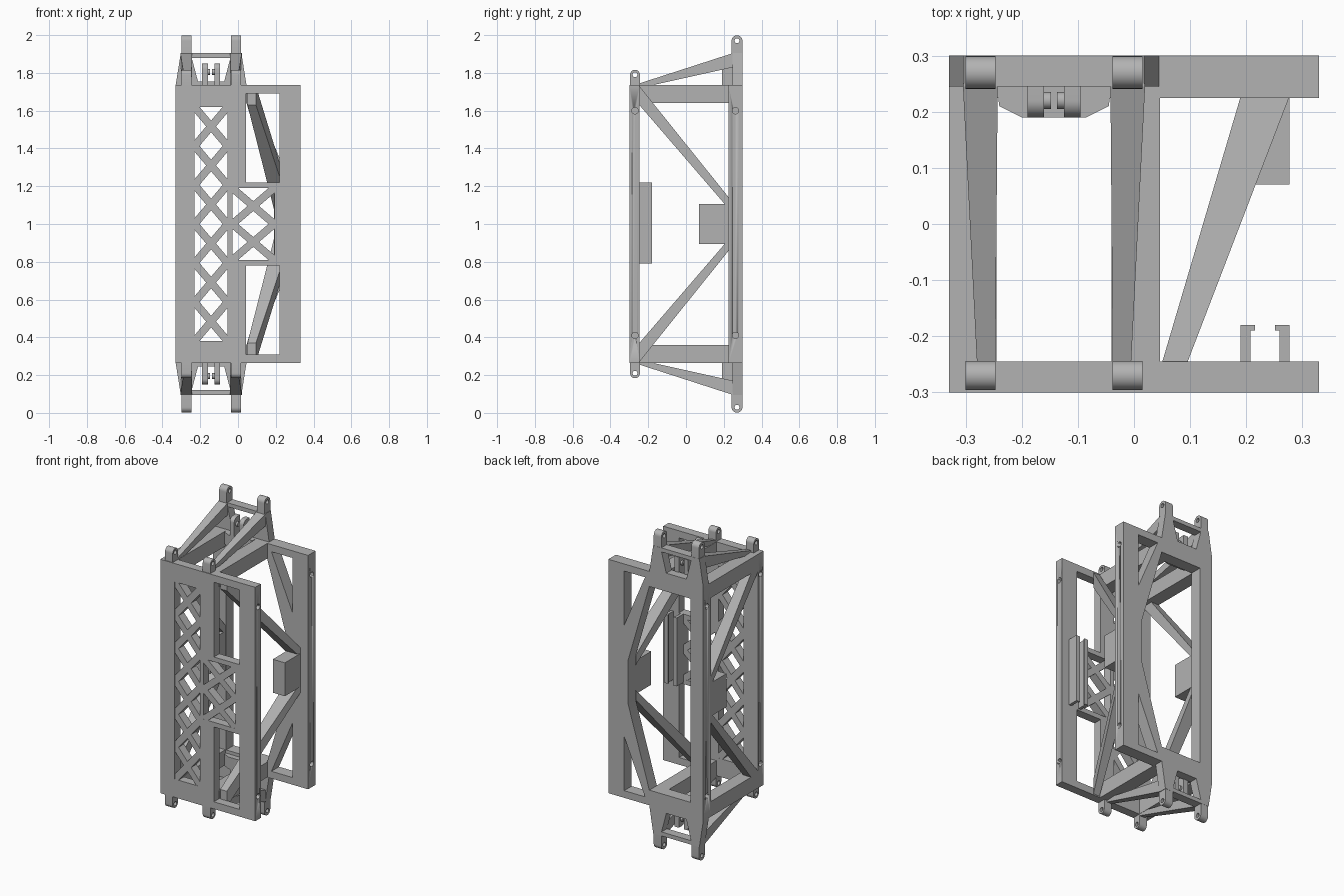
import bpy, bmesh, math
from mathutils import Vector

if "Cube" in bpy.data.objects:
    bpy.data.objects.remove(bpy.data.objects["Cube"])

grey = bpy.data.materials.new("plain_grey")
grey.use_nodes = True
COL = (0.45, 0.45, 0.45, 1)
grey.diffuse_color = COL
grey.node_tree.nodes["Principled BSDF"].inputs["Base Color"].default_value = COL
parts = []
MID = Vector((0, 0, 1))
PLACE = {"x": lambda u, v, w: (w, u, v), "y": lambda u, v, w: (u, w, v),
         "z": lambda u, v, w: (u, v, w)}


def finish(name, bm, mirror):
    """Store the mesh with its origin at mid height, optionally mirrored top to bottom."""
    bmesh.ops.translate(bm, verts=bm.verts, vec=-MID)
    bmesh.ops.recalc_face_normals(bm, faces=bm.faces)
    me = bpy.data.meshes.new(name)
    bm.to_mesh(me)
    bm.free()
    me.materials.append(grey)
    ob = bpy.data.objects.new(name, me)
    bpy.context.collection.objects.link(ob)
    ob.location = MID
    if mirror:
        m = ob.modifiers.new("top_and_bottom", "MIRROR")
        m.use_axis = (False, False, True)
        m.use_mirror_merge = False
    parts.append(ob)
    return ob


def extrude(name, loops, axis, lo, hi, mirror=False, chamfer=0):
    """Extrude an outline (first loop) with holes (other loops) along an axis."""
    cu = bpy.data.curves.new(name, "CURVE")
    cu.dimensions, cu.fill_mode = "2D", "BOTH"
    cu.extrude = (hi - lo) / 2
    for loop in loops:
        s = cu.splines.new("POLY")
        s.points.add(len(loop) - 1)
        for p, (u, v) in zip(s.points, loop):
            p.co = (u, v, 0, 1)
        s.use_cyclic_u = True
    tmp = bpy.data.objects.new(name, cu)
    bpy.context.collection.objects.link(tmp)
    me = tmp.to_mesh()
    bm = bmesh.new()
    bm.from_mesh(me)
    tmp.to_mesh_clear()
    bpy.data.objects.remove(tmp)
    bpy.data.curves.remove(cu)
    bmesh.ops.remove_doubles(bm, verts=bm.verts, dist=1e-5)
    for v in bm.verts:
        v.co = PLACE[axis](v.co.x, v.co.y, v.co.z + (lo + hi) / 2)
    if chamfer:
        top = max(v.co.z for v in bm.verts)
        edges = [e for e in bm.edges if all(
            v.co.y < lo + 1e-4 and abs(v.co.z - 1) > top - 1 - 1e-4 for v in e.verts)]
        bmesh.ops.bevel(bm, geom=edges, offset=chamfer, segments=1, affect="EDGES")
    return finish(name, bm, mirror)


def rect(u0, u1, v0, v1):
    return [(u0, v0), (u1, v0), (u1, v1), (u0, v1)]


def flip(loop):
    return [(u, 2 - v) for u, v in loop]


def circle(u, v, r, n=20):
    return [(u + r * math.cos(a * math.tau / n), v + r * math.sin(a * math.tau / n))
            for a in range(n)]


def box(name, x, y, z, mirror=False):
    return extrude(name, [rect(*x, *z)], "y", *y, mirror)


def strut(name, front, back, mirror=True):
    """Tapered bar between two upright rectangles given as (x0, x1, y, z0, z1)."""
    bm = bmesh.new()
    for x0, x1, y, z0, z1 in (front, back):
        for x, z in rect(x0, x1, z0, z1):
            bm.verts.new((x, y, z))
    bmesh.ops.convex_hull(bm, input=bm.verts)
    return finish(name, bm, mirror)


def lug(name, x0, x1, y, z, r, base):
    """Round-ended ear with a cross hole."""
    arc = [(y + r * math.cos(math.pi * i / 14), z + r * math.sin(math.pi * i / 14))
           for i in range(15)]
    return extrude(name, [[(y + r, base)] + arc + [(y - r, base)], circle(y, z, 0.013)],
                   "x", x0, x1, True)


def lattice(name, x0, x1, z0, z1, cells, w):
    """Stack of crossed bars filling a window of the front plate."""
    h = (z1 - z0) / cells
    for i in range(cells):
        a = z0 + i * h
        for j, (za, zb) in enumerate(((a, a + h), (a + h, a))):
            p, q = Vector((x0, za)), Vector((x1, zb))
            d = (q - p).normalized()
            n = Vector((-d.y, d.x)) * w / 2
            extrude(f"{name}_{i}_{j}", [[p + n, p - n, q - n, q + n]],
                    "y", -0.2995, -0.2455)


# Front plate with lattice windows and plain windows
window = rect(0.042, 0.22, 1.22, 1.69)
front = extrude("front_plate", [rect(-0.33, 0.33, 0.265, 1.735),
                                rect(-0.23, -0.055, 0.38, 1.62),
                                rect(-0.03, 0.192, 0.81, 1.19),
                                window, flip(window)], "y", -0.3, -0.245, chamfer=0.008)
lattice("tall_lattice", -0.23, -0.055, 0.38, 1.62, 6, 0.04)
lattice("short_lattice", -0.03, 0.192, 0.81, 1.19, 2, 0.04)

# Back plate with a many-sided opening and two triangular ones
tri = [(0.075, 1.69), (0.22, 1.69), (0.22, 1.35)]
opening = [(-0.24, 1.64), (0.045, 1.64), (0.192, 1.14)]
back = extrude("back_plate", [rect(-0.33, 0.33, 0.265, 1.735),
                              opening + flip(opening)[::-1], tri, flip(tri)],
               "y", 0.225, 0.3)

# Bolt holes in the outer edges of both plates
for plate, y in ((front, -0.27), (back, 0.262)):
    for z in (0.41, 1.6):
        for x0, x1 in ((-0.35, -0.26), (0.25, 0.35)):
            c = extrude("bolt_hole_cutter", [circle(y, z, 0.017)], "x", x0, x1)
            parts.remove(c)
            c.hide_render = True
            c.hide_set(True)
            b = plate.modifiers.new("bolt_hole", "BOOLEAN")
            b.operation, b.solver, b.object = "DIFFERENCE", "EXACT", c

# Tapered end frames on the back plate
extrude("end_frame", [[(-0.33, 1.735), (-0.303, 1.905), (0.018, 1.905), (0.045, 1.735)],
                      [(-0.212, 1.755), (-0.245, 1.88), (-0.04, 1.88), (-0.073, 1.755)]],
        "y", 0.245, 0.3, True)

# Ears, end braces, side rails, side diagonals and blocks, right and left
for side, x0, x1 in (("right", -0.3, -0.247), ("left", -0.038, 0.015)):
    lug(f"front_ear_{side}", x0, x1, -0.27, 1.79, 0.026, 1.73)
    lug(f"back_ear_{side}", x0, x1, 0.27, 1.97, 0.029, 1.87)
strut("end_brace_right", (-0.28, -0.247, -0.245, 1.72, 1.745),
      (-0.305, -0.243, 0.25, 1.83, 1.905))
strut("end_brace_left", (-0.038, -0.005, -0.245, 1.72, 1.745),
      (-0.042, 0.02, 0.25, 1.83, 1.905))
box("rail_right", (-0.33, -0.245), (-0.247, 0.227), (1.64, 1.735), True)
box("rail_left", (-0.04, 0.046), (-0.247, 0.227), (1.64, 1.735), True)
strut("diagonal_right", (-0.33, -0.28, -0.247, 1.63, 1.73),
      (-0.33, -0.245, 0.227, 1.08, 1.14))
strut("diagonal_left", (0.05, 0.095, -0.247, 1.63, 1.73),
      (0.19, 0.277, 0.227, 1.08, 1.14))
box("block_right", (-0.33, -0.245), (0.07, 0.227), (0.895, 1.105))
box("block_left", (0.193, 0.277), (0.07, 0.227), (0.895, 1.105))

# Shelf with a pair of rounded tongues and facing pins
extrude("shelf", [[(-0.245, 0.247), (-0.24, 0.21), (-0.2, 0.19), (-0.085, 0.19),
                   (-0.045, 0.21), (-0.04, 0.247)]], "z", 1.66, 1.735, True)
tongue = [(0.19, 1.72)] + [(0.22 - 0.03 * math.cos(a * math.pi / 16),
                            1.82 + 0.03 * math.sin(a * math.pi / 16))
                           for a in range(9)] + [(0.25, 1.85), (0.25, 1.72)]
for side, x0, pin in (("right", -0.19, -0.16), ("left", -0.125, -0.137)):
    extrude(f"tongue_{side}", [tongue], "x", x0, x0 + 0.03, True)
    extrude(f"tongue_pin_{side}", [circle(0.22, 1.805, 0.015)], "x", pin, pin + 0.012, True)

# Hooked guide channel behind the front plate
hook = [(0.19, -0.246), (0.19, -0.18), (0.216, -0.18), (0.216, -0.19),
        (0.208, -0.19), (0.208, -0.246)]
extrude("guide_inner", [hook], "z", 0.79, 1.22)
extrude("guide_outer", [[(0.467 - x, y) for x, y in hook]], "z", 0.79, 1.22)

# Smooth shading with sharp edges kept
bpy.ops.object.select_all(action="DESELECT")
for ob in parts:
    ob.select_set(True)
bpy.context.view_layer.objects.active = parts[0]
bpy.ops.object.shade_smooth_by_angle(angle=math.radians(30))
